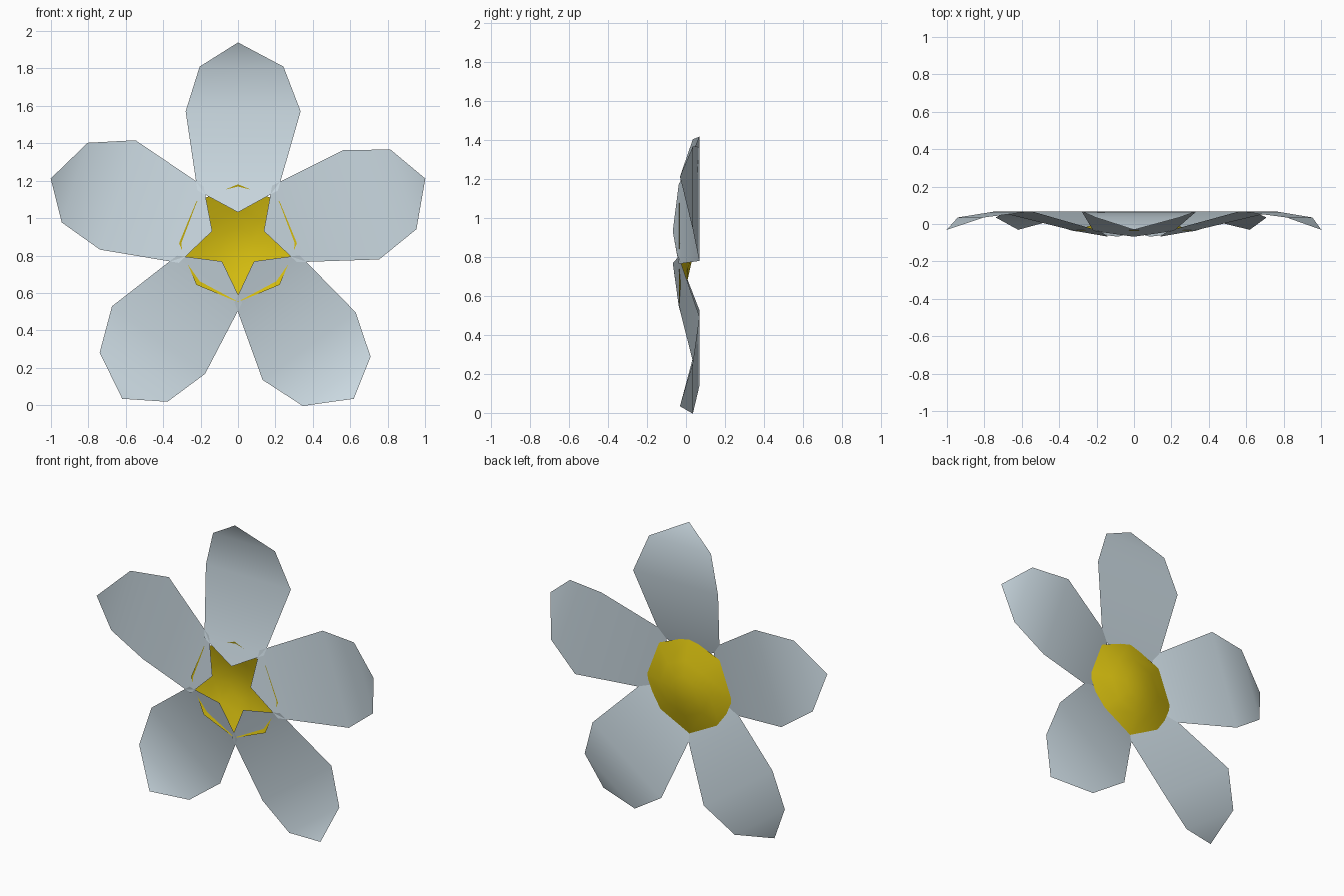
import bpy
import math

if "Cube" in bpy.data.objects:
    bpy.data.objects.remove(bpy.data.objects["Cube"])


def material(name, rgb):
    m = bpy.data.materials.new(name)
    m.diffuse_color = (*rgb, 1.0)
    m.use_nodes = True
    m.node_tree.nodes["Principled BSDF"].inputs["Base Color"].default_value = m.diffuse_color
    return m


PETAL = material("pale_blue_grey", (0.60, 0.70, 0.76))
YELLOW = material("yellow", (0.68, 0.52, 0.005))
CENTRE_Z = 0.886


def build(name, verts, faces, mat):
    mesh = bpy.data.meshes.new(name)
    mesh.from_pydata(verts, [], faces)
    mesh.materials.append(mat)
    mesh.shade_smooth()
    mesh.update()
    ob = bpy.data.objects.new(name, mesh)
    bpy.context.collection.objects.link(ob)
    return ob


# Petal rows: distance from centre, left offset, right offset, depth y
rows = [(0.262, -0.217, 0.213, -0.037),
        (0.685, -0.280, 0.335, 0.068),
        (0.924, -0.205, 0.243, 0.035)]
ROOT = (0.145, 0.0, -0.068)
TIP = (1.053, 0.0, -0.031)


def petal(index):
    a = -index * math.tau / 5
    c, s = math.cos(a), math.sin(a)

    def place(r, u, y):
        return (u * c - r * s, y, CENTRE_Z + u * s + r * c)

    verts = [place(*ROOT)]
    for r, left, right, y in rows:
        verts += [place(r, left, y), place(r, right, y)]
    verts.append(place(*TIP))
    faces = [(0, 2, 1), (1, 2, 4, 3), (3, 4, 6, 5), (5, 6, 7)]
    build(f"petal_{index + 1}", verts, faces, PETAL)


for i in range(5):
    petal(i)

# Flower centre: shallow octagonal bowl, bulging to the back
rings = [(0.315, -0.036), (0.18, 0.009), (0.085, 0.03)]
bowl_z, n = 0.866, 8
verts = [(r * math.sin(k * math.tau / n), y, bowl_z + r * math.cos(k * math.tau / n))
         for r, y in rings for k in range(n)]
verts.append((0, 0.036, bowl_z))
faces = []
for k in range(n):
    j = (k + 1) % n
    for b in range(0, n * (len(rings) - 1), n):
        faces.append((b + k, b + j, b + n + j, b + n + k))
    b = n * (len(rings) - 1)
    faces.append((b + k, b + j, len(verts) - 1))
build("flower_centre", verts, faces, YELLOW)
